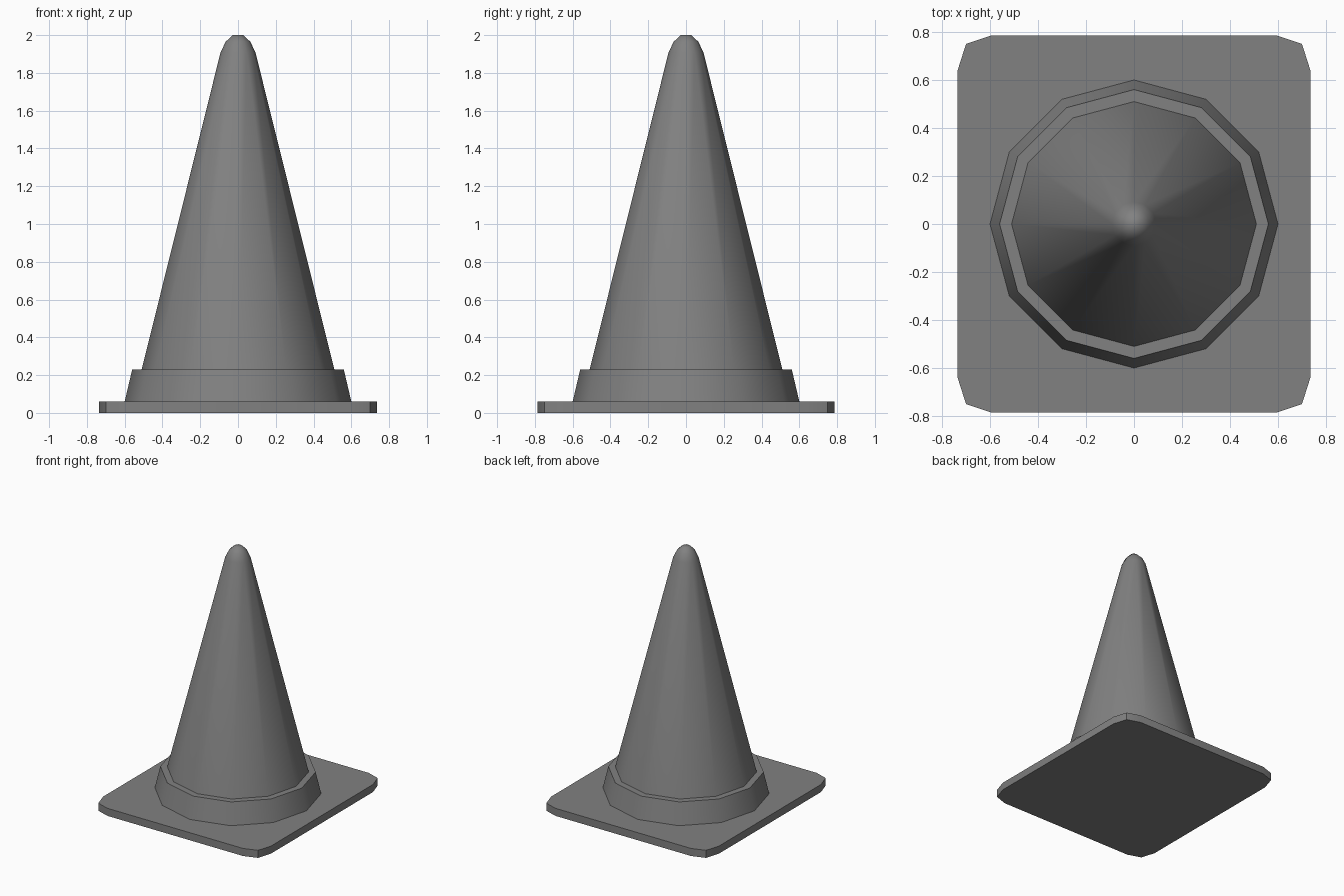
import bpy, bmesh, math

cube = bpy.data.objects.get("Cube")
if cube:
    bpy.data.objects.remove(cube, do_unlink=True)

SIDES = 12
PLATE_TOP = 0.06
COLLAR_TOP = 0.23

grey = bpy.data.materials.new("grey")
grey.use_nodes = True
colour = (0.22, 0.22, 0.22, 1)
grey.diffuse_color = colour
grey.node_tree.nodes["Principled BSDF"].inputs["Base Color"].default_value = colour


def finish(name, bm):
    bmesh.ops.recalc_face_normals(bm, faces=bm.faces)
    mesh = bpy.data.meshes.new(name)
    bm.to_mesh(mesh)
    bm.free()
    mesh.materials.append(grey)
    obj = bpy.data.objects.new(name, mesh)
    bpy.context.collection.objects.link(obj)
    bpy.ops.object.select_all(action='DESELECT')
    obj.select_set(True)
    bpy.context.view_layer.objects.active = obj
    bpy.ops.object.shade_smooth_by_angle(angle=math.radians(45))
    return obj


def ring_points(radius, z):
    return [(radius * math.cos(i * math.tau / SIDES),
             radius * math.sin(i * math.tau / SIDES), z) for i in range(SIDES)]


def lathe(name, profile):
    """Turn a radius/height profile around z; close the last ring."""
    bm = bmesh.new()
    rings = [[bm.verts.new(p) for p in ring_points(r, z)] for r, z in profile]
    for low, high in zip(rings, rings[1:]):
        for i in range(SIDES):
            j = (i + 1) % SIDES
            bm.faces.new((low[i], low[j], high[j], high[i]))
    bm.faces.new(rings[-1])
    return finish(name, bm)


# Base plate with two-step cut corners
corner = [(0.735, 0.64), (0.70, 0.75), (0.595, 0.785)]
outline = []
for sx, sy in ((1, 1), (-1, 1), (-1, -1), (1, -1)):
    points = corner if sx * sy > 0 else corner[::-1]
    outline += [(sx * x, sy * y, 0) for x, y in points]
bm = bmesh.new()
bottom = bm.faces.new([bm.verts.new(p) for p in outline])
top = bmesh.ops.extrude_face_region(bm, geom=[bottom], use_keep_orig=True)
for v in top["geom"]:
    if isinstance(v, bmesh.types.BMVert):
        v.co.z = PLATE_TOP
finish("base_plate", bm)

# Tapered collar around the foot of the cone
lathe("collar", [(0.60, PLATE_TOP), (0.56, COLLAR_TOP)])

# Cone body with rounded tip
lathe("cone_body", [(0.51, COLLAR_TOP), (0.092, 1.91), (0.065, 1.965), (0.028, 2.0)])
